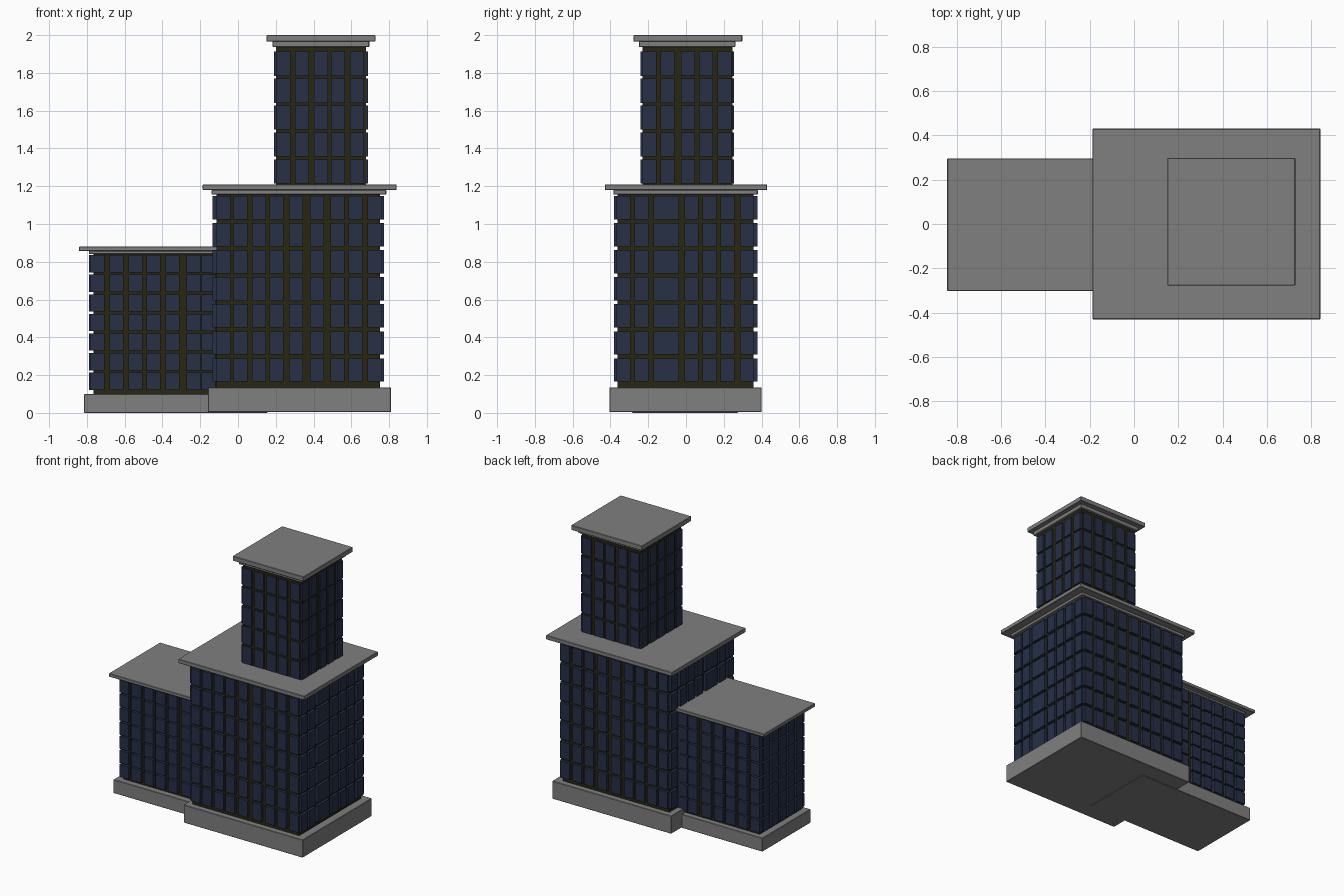
import bpy, bmesh
from mathutils import Vector, Matrix

if "Cube" in bpy.data.objects:
    bpy.data.objects.remove(bpy.data.objects["Cube"])


def material(name, rgb):
    m = bpy.data.materials.new(name)
    m.diffuse_color = (*rgb, 1)
    m.use_nodes = True
    m.node_tree.nodes["Principled BSDF"].inputs["Base Color"].default_value = m.diffuse_color
    return m


STONE = material("grey stone", (0.215, 0.215, 0.215))
FRAME = material("dark olive frame", (0.021, 0.019, 0.005))
GLASS = material("navy glass", (0.019, 0.029, 0.062))


def add_box(bm, lo, hi):
    lo, hi = Vector(lo), Vector(hi)
    bmesh.ops.create_cube(bm, size=1, matrix=Matrix.Translation((lo + hi) / 2)
                          @ Matrix.Diagonal((*(hi - lo), 1)))


def make(name, boxes, mat, bevel=0):
    bm = bmesh.new()
    for lo, hi in boxes:
        add_box(bm, lo, hi)
    if bevel:
        bmesh.ops.bevel(bm, geom=bm.edges[:], offset=bevel, segments=1, affect='EDGES')
    me = bpy.data.meshes.new(name)
    bm.to_mesh(me)
    bm.free()
    me.materials.append(mat)
    ob = bpy.data.objects.new(name, me)
    bpy.context.collection.objects.link(ob)


def slab(name, x0, x1, y0, y1, z0, z1, mat=STONE, bevel=0.003):
    make(name, [((x0, y0, z0), (x1, y1, z1))], mat, bevel)


def even(a, b, n):
    step = (b - a) / n
    return [a + step * (i + 0.5) for i in range(n)]


def windows(name, x0, x1, y0, y1, z0, pitch, rows, xs, ys, w, h, out, sides):
    """Grid of projecting window panels on the chosen faces of a core."""
    boxes = []
    for r in range(rows):
        a = z0 + r * pitch
        b = a + h
        for x in xs:
            for y, d in ((y0, -out), (y1, out)):
                lo, hi = sorted((y - d * 0.5, y + d))
                boxes.append(((x - w / 2, lo, a), (x + w / 2, hi, b)))
        for y in ys:
            for x, d in ((x0, -out), (x1, out)):
                if (d < 0 and 'L' in sides) or (d > 0 and 'R' in sides):
                    lo, hi = sorted((x - d * 0.5, x + d))
                    boxes.append(((lo, y - w / 2, a), (hi, y + w / 2, b)))
    make(name, boxes, GLASS)


# Low side wing
slab("wing_base", -0.815, 0.155, -0.285, 0.275, 0, 0.10)
slab("wing_core", -0.765, 0.10, -0.24, 0.235, 0.09, 0.85, FRAME, 0)
windows("wing_windows", -0.765, 0.10, -0.24, 0.235, 0.122, 0.1035, 7,
        [-0.743, -0.643, -0.542, -0.447, -0.347, -0.236, -0.155],
        even(-0.24, 0.235, 5), 0.074, 0.092, 0.025, 'L')
slab("wing_cornice", -0.79, 0.14, -0.262, 0.257, 0.84, 0.857)
slab("wing_roof", -0.842, 0.18, -0.302, 0.295, 0.856, 0.88)

# Main block
slab("main_base", -0.16, 0.81, -0.405, 0.40, 0.004, 0.135)
slab("main_core", -0.115, 0.752, -0.362, 0.358, 0.13, 1.165, FRAME, 0)
windows("main_windows", -0.115, 0.752, -0.362, 0.358, 0.165, 0.1432, 7,
        [-0.077, 0.013, 0.111, 0.204, 0.307, 0.418, 0.526, 0.622, 0.722],
        [-0.33, -0.236, -0.135, -0.075, 0.03, 0.125, 0.22, 0.322],
        0.074, 0.124, 0.02, 'LR')
slab("main_cornice", -0.14, 0.785, -0.385, 0.38, 1.157, 1.18)
slab("main_roof", -0.187, 0.84, -0.43, 0.43, 1.18, 1.21)

# Upper tower
slab("tower_core", 0.20, 0.677, -0.23, 0.245, 1.20, 1.945, FRAME, 0)
windows("tower_windows", 0.20, 0.677, -0.23, 0.245, 1.214, 0.1426, 5,
        [0.241, 0.338, 0.439, 0.53, 0.631],
        [-0.192, -0.098, 0.01, 0.105, 0.205],
        0.074, 0.128, 0.01, 'LR')
slab("tower_cornice", 0.183, 0.695, -0.25, 0.262, 1.937, 1.968)
slab("tower_roof", 0.15, 0.727, -0.278, 0.298, 1.965, 2.0)
